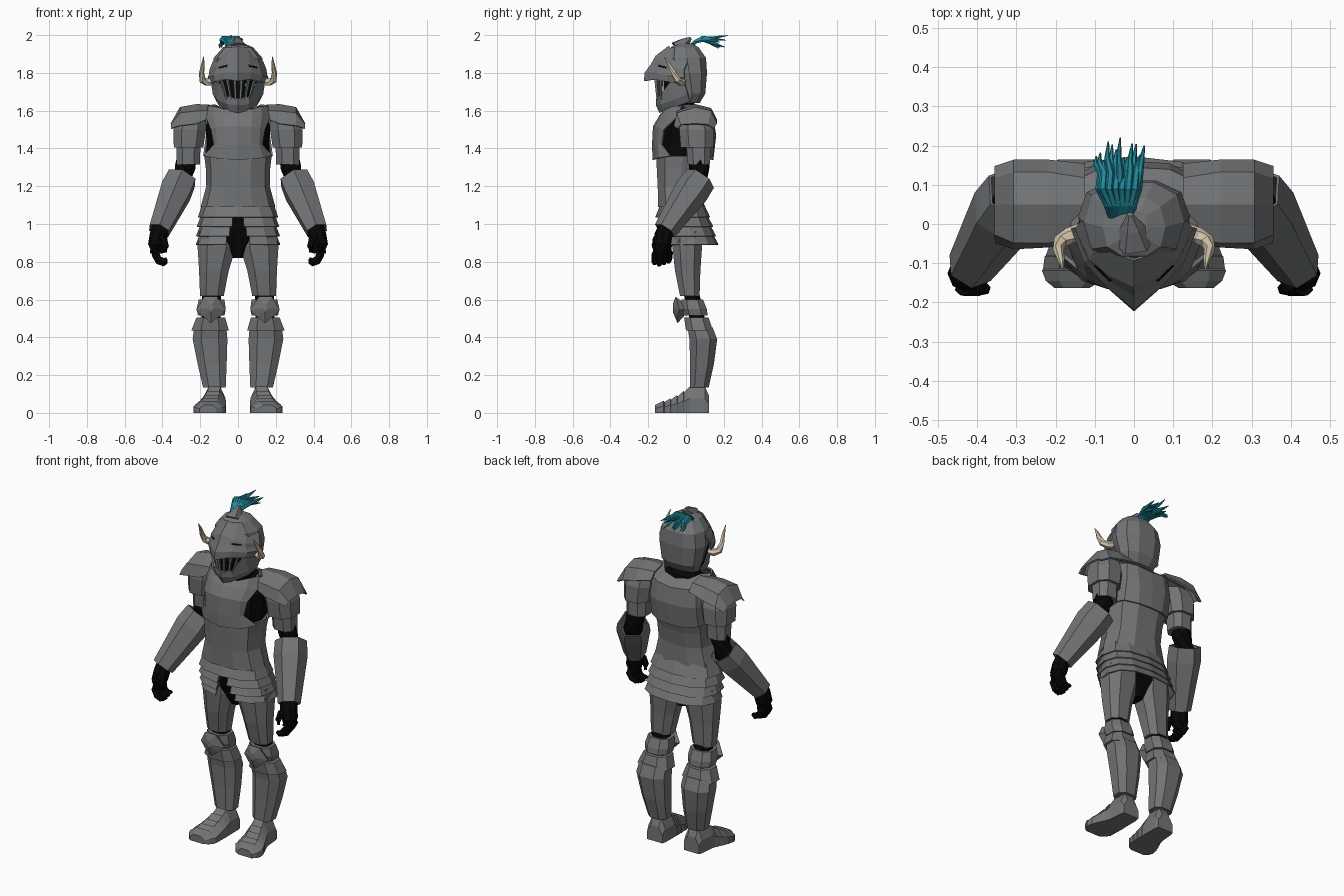
import bpy, bmesh, math, random
from mathutils import Vector
random.seed(4)


def material(name, col):
    m = bpy.data.materials.new(name)
    m.diffuse_color = (*col, 1)
    return m


STEEL = material("dark_steel", (0.17, 0.175, 0.18))
BLACK = material("black_cloth", (0.002, 0.002, 0.002))
TEAL = material("teal_plume", (0.015, 0.25, 0.33))
BONE = material("horn_bone", (0.68, 0.58, 0.43))


def build(name, rows, closed=True, caps=True, mat=STEEL, mirror=False, thick=0.0):
    """Skin a list of equal-length point rows; optionally mirror and thicken."""
    bm = bmesh.new()
    vs = [[bm.verts.new(p) for p in r] for r in rows]
    n = len(rows[0])
    for a, b in zip(vs, vs[1:]):
        for i in range(n if closed else n - 1):
            j = (i + 1) % n
            bm.faces.new((a[i], a[j], b[j], b[i]))
    if closed and caps:
        bm.faces.new(vs[0][::-1])
        bm.faces.new(vs[-1])
    bmesh.ops.recalc_face_normals(bm, faces=bm.faces)
    me = bpy.data.meshes.new(name)
    bm.to_mesh(me)
    bm.free()
    ob = bpy.data.objects.new(name, me)
    bpy.context.collection.objects.link(ob)
    me.materials.append(mat)
    if mirror:
        ob.modifiers.new("mirror", 'MIRROR')
    if thick:
        s = ob.modifiers.new("thickness", 'SOLIDIFY')
        s.thickness, s.offset = thick, 0
    return ob


def arc(z, rx, yf, yb, cx=0, a0=0, a1=360, n=10, e=0.8):
    """Rounded-box outline (or part of it) at height z, from yf to yb."""
    k = 1.065 if n == 8 else 1  # octagons sit flat side out
    cy, ry, rx = (yf + yb) / 2, k * (yb - yf) / 2, k * rx
    f = lambda v: math.copysign(abs(v) ** e, v) if abs(v) > 1e-6 else 0
    count = n if a1 - a0 >= 360 else n + 1
    out = []
    for i in range(count):
        a = math.radians(a0 + (a1 - a0) * i / n)
        out.append((cx + rx * f(math.cos(a)), cy + ry * f(math.sin(a)), z))
    return out


def stack(name, rows, n=10, **kw):
    """Rows of (z, rx, y_front, y_back[, cx])."""
    off = 180 / n if n == 8 else 0
    return build(name, [arc(*r, a0=off, a1=360 + off, n=n) for r in rows], **kw)


def tube(name, pts, radii, n=6, **kw):
    pts = [Vector(p) for p in pts]
    rows = []
    for i, (p, r) in enumerate(zip(pts, radii)):
        d = pts[min(i + 1, len(pts) - 1)] - pts[max(i - 1, 0)]
        q = d.to_track_quat('Z', 'Y')
        rows.append([p + q @ Vector((r * math.cos(t), r * math.sin(t), 0))
                     for t in (math.tau * k / n for k in range(n))])
    return build(name, rows, **kw)


# --- black under-suit
stack("body_suit", [(1.60, .13, -.06, .09), (1.52, .17, -.115, .12), (1.36, .165, -.14, .12),
                    (1.20, .14, -.12, .08), (1.04, .17, -.115, .09), (.93, .14, -.085, .09),
                    (.82, .03, -.04, .06)], mat=BLACK)
stack("neck", [(1.56, .10, -.08, .08), (1.62, .075, -.06, .045), (1.72, .07, -.06, .045)], n=8, mat=BLACK)

# --- torso armour
build("breastplate", [
    [(0, -.11, 1.605), (.07, -.105, 1.605), (.12, -.07, 1.62), (.155, -.02, 1.625)],
    [(0, -.135, 1.575), (.075, -.13, 1.575), (.125, -.10, 1.57), (.165, -.05, 1.56)],
    [(0, -.17, 1.515), (.07, -.16, 1.515), (.115, -.14, 1.51), (.14, -.115, 1.50)],
    [(0, -.175, 1.42), (.07, -.16, 1.42), (.11, -.145, 1.42), (.125, -.125, 1.42)],
    [(0, -.172, 1.34), (.08, -.155, 1.345), (.13, -.14, 1.35), (.18, -.08, 1.36)]],
    closed=False, mirror=True, thick=.01)
build("backplate", [
    [(0, .10, 1.60), (.08, .08, 1.61), (.12, .03, 1.63), (.155, -.02, 1.625)],
    [(0, .14, 1.56), (.09, .135, 1.57), (.14, .11, 1.58), (.17, .06, 1.58)],
    [(0, .155, 1.47), (.09, .15, 1.47), (.15, .12, 1.47), (.165, .07, 1.47)],
    [(0, .14, 1.34), (.08, .135, 1.34), (.15, .10, 1.35), (.18, .02, 1.36)]],
    closed=False, mirror=True, thick=.01)
stack("waist_plate", [(1.36, .178, -.163, .135), (1.29, .17, -.16, .115), (1.20, .168, -.155, .10),
                      (1.09, .198, -.152, .10)])
# overlapping skirt bands, split at the front
for i, (zt, zb, rx, yf, yb, gap) in enumerate([
        (1.11, 1.035, .210, -.16, .125, 0), (1.05, .985, .216, -.153, .142, 5),
        (1.00, .935, .220, -.142, .157, 8), (.955, .89, .222, -.125, .17, 12)]):
    build(f"skirt_band_{i}", [arc(zt, rx - .025, yf + .03, yb - .035, a0=-90 + gap, a1=90, n=6),
                              arc(zb, rx, yf, yb, a0=-90 + gap, a1=90, n=6)],
          closed=False, mirror=True, thick=.006)

# --- legs
stack("thigh", [(.96, .095, -.075, .09, .112), (.88, .102, -.072, .085, .112), (.75, .078, -.058, .076, .128),
                (.62, .063, -.032, .072, .138)], n=8, mirror=True)
stack("knee_joint", [(.66, .05, -.02, .065, .138), (.45, .05, .03, .11, .145)], n=8, mat=BLACK, mirror=True)
stack("knee_band", [(.60, .068, -.025, .09, .14), (.55, .077, -.025, .11, .142), (.515, .07, -.012, .115, .142)],
      n=8, mirror=True)
stack("upper_shin_band", [(.505, .076, -.01, .12, .144), (.435, .10, 0, .142, .148)], n=8, mirror=True)
stack("greave", [(.455, .085, .008, .14, .147), (.39, .092, .018, .165, .148), (.26, .077, .022, .148, .137),
                 (.135, .06, .02, .12, .125)], n=8, mirror=True)
rim = [(.065, -.035, .545), (.11, -.055, .615), (.18, -.055, .615), (.222, -.035, .545), (.185, -.045, .51),
       (.143, -.045, .475), (.10, -.045, .51)]
build("knee_cap", [[(.143 + (x - .143) * .7, -.01, .55 + (z - .55) * .5) for x, y, z in rim], rim,
                   [(.143 + (x - .143) * .2, -.07, .56 + (z - .56) * .3) for x, y, z in rim]], mirror=True)

# --- feet with stepped toe plates
sections = [(.122, .09, .05, .122), (.10, .14, .056, .122), (.02, .14, .06, .125)]
for y, h, w, cx in [(-.01, .11, .067, .13), (-.045, .087, .075, .138), (-.08, .07, .082, .146),
                    (-.115, .057, .085, .15)]:
    sections += [(y, h, w - .003, cx), (y - .003, h + .007, w, cx)]
sections += [(-.145, .052, .07, .155), (-.163, .042, .045, .158)]
build("sabaton", [[(cx + w * a, y, h * b) for a, b in ((-1, 0), (-1, .55), (-.5, 1), (.5, 1), (1, .55), (1, 0))]
                  for y, h, w, cx in sections], mirror=True)

# --- arms
tube("upper_arm", [(.235, .06, 1.52), (.262, .065, 1.40), (.28, .07, 1.30), (.30, .07, 1.22), (.34, .01, 1.14)],
     (.05, .05, .055, .055, .045), n=8, mat=BLACK, mirror=True)
build("pauldron", [[(x, y, z) for y, z in prof] for x, prof in [
    (.125, [(-.04, 1.57), (-.03, 1.60), (.05, 1.625), (.115, 1.61), (.15, 1.57)]),
    (.22, [(-.055, 1.53), (-.045, 1.595), (.05, 1.63), (.13, 1.61), (.16, 1.55)]),
    (.305, [(-.06, 1.52), (-.045, 1.585), (.05, 1.615), (.13, 1.595), (.16, 1.53)]),
    (.352, [(-.045, 1.505), (-.025, 1.525), (.05, 1.53), (.115, 1.525), (.145, 1.505)])]],
    closed=False, mirror=True, thick=.01)
stack("shoulder_plate", [(1.56, .075, -.03, .125, .245), (1.50, .086, -.036, .146, .255),
                         (1.405, .078, -.028, .146, .262)], n=8, mirror=True)
stack("upper_arm_plate", [(1.43, .064, 0, .13, .262), (1.315, .062, .01, .128, .264)], n=8, mirror=True)
tube("forearm_guard", [(.298, .075, 1.24), (.328, .03, 1.175), (.418, -.112, .965)], (.083, .089, .058),
     n=6, caps=False, mirror=True, thick=.008)

# --- hands
tube("palm", [(.405, -.095, 1.0), (.42, -.12, .94), (.43, -.126, .89), (.428, -.128, .845)],
     (.045, .048, .046, .038), n=8, mat=BLACK, mirror=True)
for i in range(4):
    y, d = -.163 + .025 * i, .008 * abs(i - 1)
    tube(f"finger_{i}", [(.435, y, .89), (.438, y, .835 + d), (.42, y - .003, .80 + d), (.393, y - .004, .79 + d),
                         (.376, y - .004, .80 + d)],
         (.02, .02, .018, .016, .01), n=6, mat=BLACK, mirror=True)
tube("thumb", [(.42, -.14, .94), (.393, -.16, .915), (.382, -.165, .88), (.384, -.163, .85)],
     (.022, .02, .017, .009), n=6, mat=BLACK, mirror=True)

# --- helmet
stack("helmet_dome", [(1.64, .10, -.03, .075), (1.69, .125, -.04, .105), (1.80, .143, -.08, .115),
                      (1.88, .128, -.10, .11), (1.935, .08, -.085, .07), (1.955, .035, -.05, .035)], n=10)
tube("crest_socket", [(0, -.04, 1.925), (-.005, -.005, 1.96), (-.01, .025, 1.985)], (.055, .03, .008), n=6)
build("visor", [
    [(0, -.09, 1.94), (.05, -.075, 1.922), (.09, -.04, 1.90), (.13, .01, 1.86)],
    [(0, -.158, 1.888), (.06, -.13, 1.855), (.11, -.09, 1.835), (.148, -.01, 1.815)],
    [(0, -.18, 1.848), (.065, -.14, 1.825), (.115, -.09, 1.81), (.15, -.01, 1.79)],
    [(0, -.215, 1.80), (.07, -.155, 1.80), (.125, -.095, 1.785), (.157, -.01, 1.775)],
    [(0, -.219, 1.757), (.06, -.165, 1.765), (.115, -.105, 1.755), (.143, -.02, 1.74)]],
    closed=False, mirror=True, thick=.008)
build("eye_slit", [[(.055, -.142, 1.843), (.10, -.104, 1.831)], [(.06, -.146, 1.833), (.10, -.106, 1.824)]],
      closed=False, mirror=True, mat=BLACK, thick=.006)
stack("dark_face", [(1.62, .06, -.11, .02), (1.70, .10, -.12, .02), (1.78, .10, -.12, .02)], n=8, mat=BLACK)
build("jaw_guard", [
    [(0, -.155, 1.665), (.055, -.14, 1.675), (.10, -.085, 1.75), (.14, -.01, 1.755)],
    [(0, -.155, 1.63), (.055, -.13, 1.635), (.108, -.06, 1.66), (.13, .01, 1.69)],
    [(0, -.138, 1.59), (.042, -.115, 1.60), (.095, -.045, 1.625), (.11, .02, 1.65)]],
    closed=False, mirror=True, thick=.008)
for i, x in enumerate((.016, .046, .074)):
    tube(f"mouth_bar_{i}", [(x * 1.2, -.168 + x * .5, 1.765), (x * .8, -.155 + x * .3, 1.66)],
         (.009, .007), n=4, mirror=True)
bpy.ops.mesh.primitive_uv_sphere_add(segments=8, ring_count=5, radius=.013, location=(.045, -.135, 1.735))
bpy.context.object.name = "glowing_eye"
bpy.context.object.data.materials.append(TEAL)

# --- horns
tube("horn", [(.135, -.02, 1.755), (.165, -.03, 1.75), (.188, -.045, 1.762), (.193, -.065, 1.80),
              (.186, -.09, 1.845), (.182, -.115, 1.885)],
     (.022, .021, .019, .014, .009, .002), n=6, mat=BONE, mirror=True)

# --- plume: strands fan out and droop at different lengths
for i in range(13):
    t = i / 12
    x0, x1 = -.058 + .05 * t, -.088 + .098 * t
    end = .16 + .055 * random.random() if i != 6 else .22
    ze = 1.925 + .06 * random.random() if i != 6 else 1.998
    zm = 1.975 + .012 * (i % 2)
    tube(f"plume_strand_{i}", [(x0, .02, 1.938), (x0 * .7 + x1 * .3, .05, 1.965), (x1, .09, zm),
                               (x1 + .004, .13, zm * .65 + ze * .35), (x1 - .01 + .02 * t, (end + .13) / 2, zm * .3 + ze * .7),
                               (x1 - .008 + .024 * t, end, ze)],
         (.009, .011, .011, .010, .007, .002), n=6, mat=TEAL)
